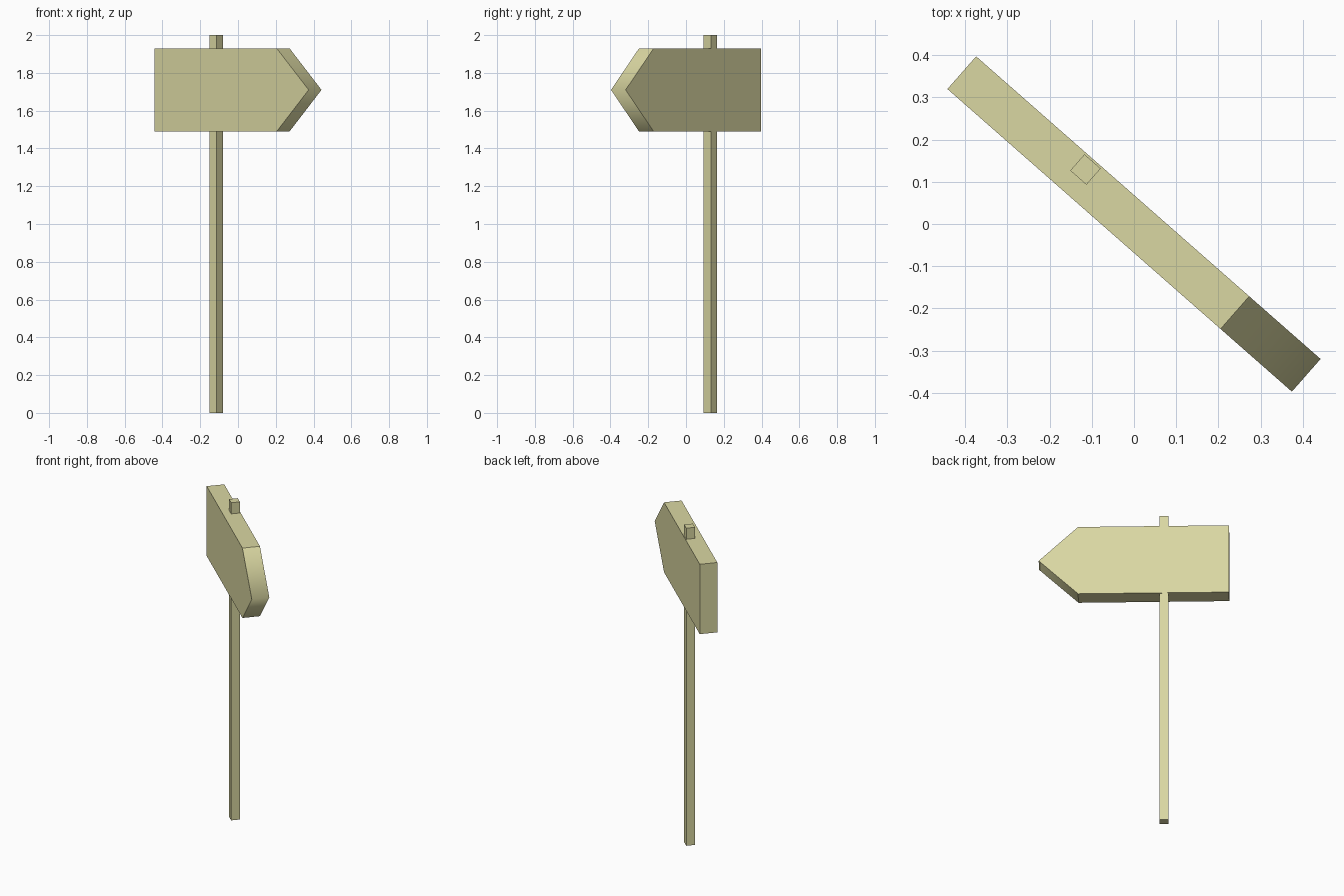
import bpy, bmesh, math
from mathutils import Matrix

if "Cube" in bpy.data.objects:
    bpy.data.objects.remove(bpy.data.objects["Cube"])

TURN = Matrix.Rotation(math.radians(-41.3), 4, 'Z')

wood = bpy.data.materials.new("pale_wood")
wood.diffuse_color = (0.70, 0.68, 0.36, 1)
wood.use_nodes = True
wood.node_tree.nodes["Principled BSDF"].inputs["Base Color"].default_value = wood.diffuse_color


def prism(name, profile, offset, matrix, smooth_faces=()):
    """Extrude a flat profile; side face i starts at profile point i."""
    bm = bmesh.new()
    a = [bm.verts.new(p) for p in profile]
    b = [bm.verts.new([c + d for c, d in zip(p, offset)]) for p in profile]
    n = len(a)
    for i in range(n):
        j = (i + 1) % n
        f = bm.faces.new((a[i], a[j], b[j], b[i]))
        f.smooth = i in smooth_faces
    bm.faces.new(a[::-1])
    bm.faces.new(b)
    bmesh.ops.recalc_face_normals(bm, faces=bm.faces)
    bm.transform(matrix)
    me = bpy.data.meshes.new(name)
    bm.to_mesh(me)
    bm.free()
    me.materials.append(wood)
    ob = bpy.data.objects.new(name, me)
    bpy.context.collection.objects.link(ob)
    return ob


# Arrow board: the two point faces shade smoothly into each other
L, S, T = 0.543, 0.318, 0.0515
prism("arrow_board",
      [(-L, -T, 1.49), (S, -T, 1.49), (L, -T, 1.71), (S, -T, 1.93), (-L, -T, 1.93)],
      (0, 2 * T, 0), TURN, smooth_faces=(1, 2))

# Square post, set into the board towards its back
h = 0.0255
prism("post", [(-h, -h, 0), (h, -h, 0), (h, h, 0), (-h, h, 0)], (0, 0, 2),
      Matrix.Translation((-0.115, 0.129, 0)) @ TURN)
